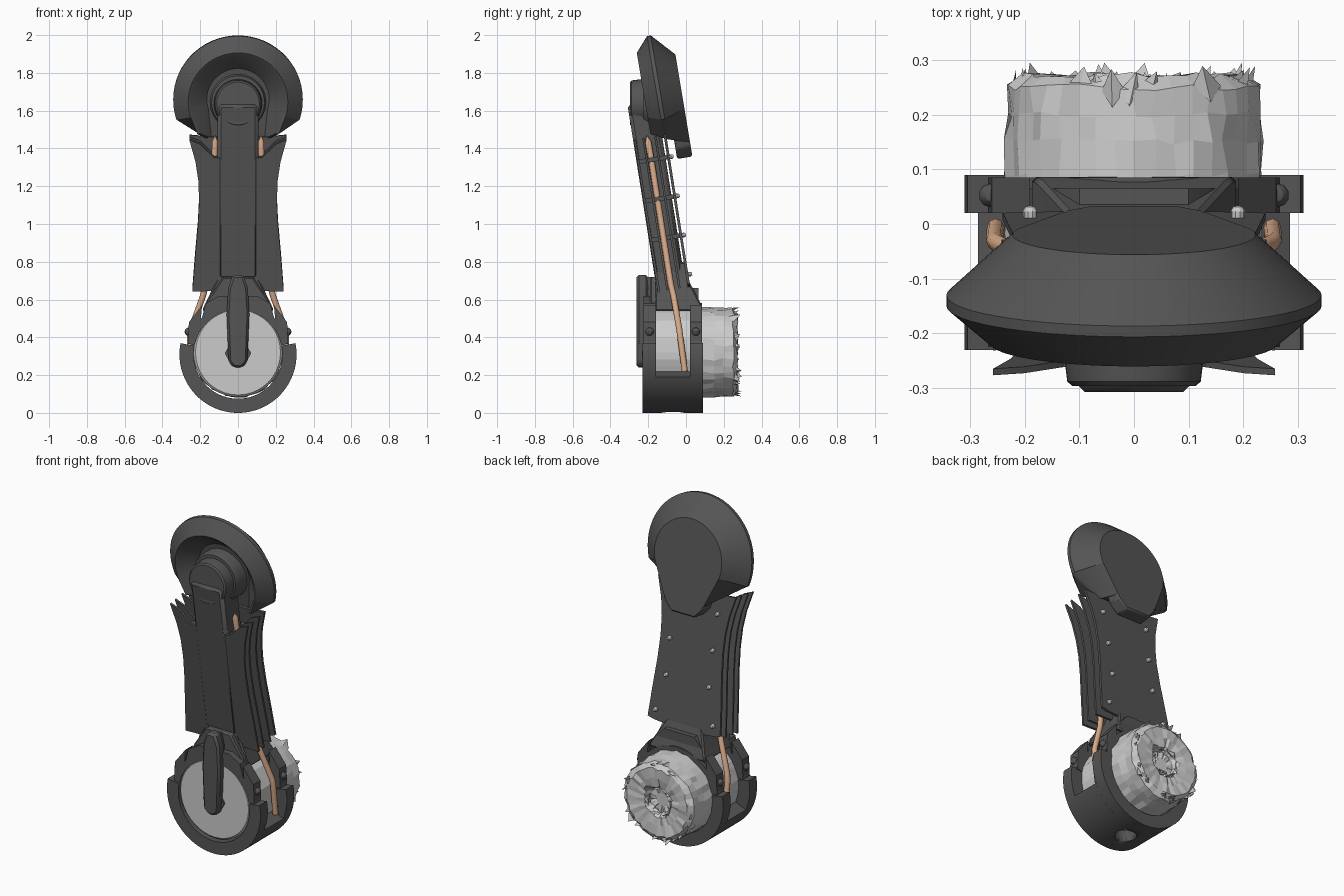
import bpy, bmesh, random
from math import sin, cos, pi, radians
from mathutils import Matrix, Vector

if "Cube" in bpy.data.objects:
    bpy.data.objects.remove(bpy.data.objects["Cube"])

random.seed(4)


def material(name, rgb):
    m = bpy.data.materials.new(name)
    m.diffuse_color = (*rgb, 1)
    m.use_nodes = True
    m.node_tree.nodes["Principled BSDF"].inputs["Base Color"].default_value = m.diffuse_color
    return m


DARK = material("dark_grey", (0.09, 0.09, 0.09))
COPPER = material("copper", (0.72, 0.42, 0.26))
I = Matrix()
TILT = Matrix.Rotation(radians(9), 4, 'X')
LEG = Matrix.Translation((0, -0.065, 0.66)) @ TILT      # leaning leg frame
HEAD = Matrix.Translation((0, -0.13, 1.66)) @ Matrix.Rotation(radians(9.5), 4, 'X')
CZ = 0.31                                               # lower joint axis height


def finish(name, bm, mat=DARK, bevel=0, smooth=True):
    bmesh.ops.recalc_face_normals(bm, faces=bm.faces[:])
    me = bpy.data.meshes.new(name)
    bm.to_mesh(me)
    bm.free()
    ob = bpy.data.objects.new(name, me)
    bpy.context.collection.objects.link(ob)
    if mat:
        me.materials.append(mat)
    if bevel:
        b = ob.modifiers.new("bevel", 'BEVEL')
        b.width, b.segments, b.limit_method = bevel, 1, 'ANGLE'
    if smooth:
        bpy.ops.object.select_all(action='DESELECT')
        ob.select_set(True)
        bpy.context.view_layer.objects.active = ob
        bpy.ops.object.shade_smooth_by_angle(angle=radians(30))
    return ob


def prism(name, pts, y0, y1, mtx=I, mat=DARK, bevel=0):
    """Extrude an x-z outline from y0 to y1."""
    bm = bmesh.new()
    a = [bm.verts.new(mtx @ Vector((x, y0, z))) for x, z in pts]
    b = [bm.verts.new(mtx @ Vector((x, y1, z))) for x, z in pts]
    bm.faces.new(a)
    bm.faces.new(b)
    n = len(pts)
    for i in range(n):
        bm.faces.new((a[i], a[(i + 1) % n], b[(i + 1) % n], b[i]))
    return finish(name, bm, mat, bevel)


def loft(name, rows, mat=DARK, bevel=0, smooth=True, jitter=0):
    """Skin closed rows of 3D points, capping both ends."""
    bm = bmesh.new()
    vs = [[bm.verts.new(p) for p in r] for r in rows]
    n = len(rows[0])
    for r, s in zip(vs, vs[1:]):
        for i in range(n):
            bm.faces.new((r[i], r[(i + 1) % n], s[(i + 1) % n], s[i]))
    bm.faces.new(vs[0])
    bm.faces.new(vs[-1])
    if jitter:
        for r in vs[2:]:
            for v in r:
                v.co += Vector([random.uniform(-jitter, jitter) for _ in range(3)])
    return finish(name, bm, mat, bevel, smooth)


def turned(name, prof, cz, n=48, mtx=I, cx=0, **kw):
    """Turn (radius, y) pairs about an axis along y."""
    return loft(name, [[mtx @ Vector((cx + r * cos(2 * pi * i / n), y, cz + r * sin(2 * pi * i / n)))
                        for i in range(n)] for r, y in prof], **kw)


def arc(r, a0, a1, n):
    return [(r * cos(radians(a0 + (a1 - a0) * i / n)), r * sin(radians(a0 + (a1 - a0) * i / n)))
            for i in range(n + 1)]


def band(name, ro, ri, a0, a1, y0, y1):
    pts = arc(ro, a0, a1, 40) + arc(ri, a1, a0, 40)
    return prism(name, [(x, z + CZ) for x, z in pts], y0, y1)


def mirrored(half):
    return half + [(-x, z) for x, z in reversed(half)]


def box(name, x0, x1, y0, y1, z0, z1, mtx=I, bevel=0):
    return prism(name, [(x0, z0), (x1, z0), (x1, z1), (x0, z1)], y0, y1, mtx, bevel=bevel)


# lower joint housing: front and back rims, lower shell leaving side windows
band("housing_rim_front", 0.31, 0.235, 11, -191, -0.23, -0.16)
band("housing_rim_back", 0.31, 0.235, 11, -191, 0.02, 0.09)
shell = band("housing_shell", 0.31, 0.235, -23, -157, -0.16, 0.02)
n = 32
cutter = loft("hole_cutter", [[(0.06 * cos(2 * pi * i / n), -0.07 + 0.06 * sin(2 * pi * i / n), z)
                               for i in range(n)] for z in (-0.1, 0.2)])
cutter.hide_render = True
bo = shell.modifiers.new("hole", 'BOOLEAN')
bo.operation, bo.object, bo.solver = 'DIFFERENCE', cutter, 'EXACT'
bpy.context.view_layer.objects.active = shell
bpy.ops.object.modifier_apply(modifier="hole")
bpy.data.objects.remove(cutter)

# upper arches with lugs and bolts
for tag, y0, y1 in (("front", -0.225, -0.16), ("back", 0.02, 0.085)):
    band("arch_" + tag, 0.272, 0.235, 12, 168, y0, y1)
    prism("arch_shoulder_" + tag, mirrored([(0.1, 0.66 if tag == "back" else 0.62), (0.17, 0.58),
                                            (0.2, 0.47), (0.12, 0.53), (0.04, 0.547)]), y0, y1 - (0.02 if tag == "back" else 0))
    for s in (-1, 1):
        prism("arch_lug", [(s * 0.2, 0.46), (s * 0.24, 0.38), (s * 0.265, 0.38), (s * 0.26, 0.48), (s * 0.19, 0.57)], y0, y1)
        bm = bmesh.new()
        bmesh.ops.create_uvsphere(bm, u_segments=10, v_segments=6, radius=0.022,
                                  matrix=Matrix.Translation((s * 0.262, (y0 + y1) / 2, 0.43)))
        finish("lug_bolt", bm)

# drum with a broken back face
turned("drum", [(0.225, -0.222), (0.236, -0.21), (0.236, 0.09), (0.235, 0.15), (0.232, 0.2), (0.23, 0.25),
                (0.2, 0.272), (0.14, 0.268), (0.09, 0.262), (0.075, 0.23), (0.04, 0.225)], CZ + 0.01, n=40,
       mat=None, smooth=False, jitter=0.006)
bm = bmesh.new()
for i in range(46):
    a = random.uniform(0, 2 * pi)
    inner = i > 30
    r = random.uniform(0.06, 0.1) if inner else random.uniform(0.2, 0.228)
    c = Vector((r * cos(a), random.uniform(0.24, 0.265), CZ + 0.01 + r * sin(a)))
    out = Vector((cos(a), 0, sin(a)))
    side = Vector((-sin(a), 0, cos(a)))
    w = random.uniform(0.015, 0.032)
    tip = c + out * random.uniform(-0.01, 0.026) + side * random.uniform(-0.02, 0.02)
    tip.y = random.uniform(0.272, 0.298 if not inner else 0.28)
    v = [bm.verts.new(p) for p in (c + side * w, c - side * w, c + out * 0.012 + Vector((0, -0.03, 0)), tip)]
    for f in ((0, 1, 2), (0, 1, 3), (1, 2, 3), (0, 2, 3)):
        bm.faces.new([v[k] for k in f])
finish("drum_shards", bm, None, smooth=False)

# front key bar and its nut
prism("key_bar", mirrored([(0.022, 0.24), (0.05, 0.27), (0.06, 0.52), (0.052, 0.66), (0.028, 0.73)]),
      -0.262, -0.2, bevel=0.012)
prism("key_block", mirrored([(0.035, 0.54), (0.045, 0.64), (0.026, 0.72)]), -0.22, -0.12)
turned("key_nut", [(0.07, -0.2), (0.07, -0.232)], CZ + 0.005, n=6)
prism("key_arms", mirrored([(0.02, 0.58), (0.09, 0.555), (0.175, 0.55), (0.16, 0.6), (0.105, 0.68), (0.08, 0.72)]),
      -0.19, -0.1, bevel=0.008)


# neck joining the leg to the lower joint
def rect(x, y0, y1, z):
    return [(-x, y0, z), (x, y0, z), (x, y1, z), (-x, y1, z)]


loft("neck", [rect(0.19, -0.165, 0.088, 0.54), rect(0.175, -0.165, 0.08, 0.575),
              rect(0.115, -0.16, 0.015, 0.7), rect(0.1, -0.165, 0.0, 0.8)], bevel=0.008)

# leg beam and its knuckle
box("leg_beam", -0.108, 0.108, -0.09, 0.065, 0.06, 1.0, LEG, bevel=0.018)
turned("knuckle", [(0.128, -0.06), (0.128, -0.24), (0.122, -0.288), (0.113, -0.296)], 1.638, n=40)
turned("knuckle_collar", [(0.15, -0.06), (0.15, -0.2), (0.14, -0.225)], 1.645, n=24)

# stacked fins, mirrored on both sides
fin = [(0.09, 0), (0.242, -0.005), (0.228, 0.17), (0.212, 0.35), (0.206, 0.48), (0.21, 0.59),
       (0.225, 0.69), (0.258, 0.81), (0.2, 0.785), (0.13, 0.715), (0.09, 0.71)]
for s in (-1, 1):
    for u in (-0.08, -0.034, 0.03):
        prism("fin", [(s * x, v) for x, v in fin], u - 0.006, u + 0.006, LEG)
    for v in (0.27, 0.48, 0.69):
        x0, x1 = sorted((s * 0.1, s * 0.155))
        box("fin_clip", x0, x1, -0.075, 0.08, v - 0.012, v + 0.012, LEG)

# back plate with two columns of bolts
prism("back_plate", mirrored([(0.08, -0.01), (0.2, 0.0), (0.24, 0.01)] + fin[2:8] + [(0.15, 0.8)]),
      0.074, 0.088, LEG)
for v, x in ((0.06, 0.2), (0.27, 0.15), (0.48, 0.15), (0.69, 0.16)):
    for s in (-1, 1):
        turned("plate_bolt", [(0.013, 0.08), (0.013, 0.1), (0.008, 0.108)], v, n=10, mtx=LEG, cx=s * x * 0.95, mat=None)


# knee cap: open-bottomed bowl, each station = depth, radius, end point of the cut
def station(u, r, xb, vb):
    pts = [(xb, vb)] + arc(r, -18, 198, 36) + [(-xb, vb)]
    return [HEAD @ Vector((x, u, v)) for x, v in pts]


bm = bmesh.new()
rows = [[bm.verts.new(p) for p in station(*a)] for a in
        ((0.0, 0.165, 0.14, -0.21), (-0.08, 0.25, 0.2, -0.17), (-0.088, 0.264, 0.215, -0.172),
         (-0.02, 0.343, 0.17, -0.205), (0.0, 0.343, 0.15, -0.215), (0.112, 0.222, 0.13, -0.25))]
for r, q in zip(rows, rows[1:]):
    for i in range(len(r) - 1):
        bm.faces.new((r[i], r[i + 1], q[i + 1], q[i]))
bm.faces.new(rows[0])
bm.faces.new(rows[-1])
bm.faces.new([r[0] for r in rows] + [r[-1] for r in reversed(rows)])
finish("knee_cap", bm)
prism("knee_cap_tongue", mirrored([(0.08, -0.325), (0.13, -0.27), (0.14, -0.2)]), 0.03, 0.112, HEAD, bevel=0.008)

# copper rods with pointed tops
for s in (-1, 1):
    cu = bpy.data.curves.new("copper_rod", 'CURVE')
    cu.dimensions, cu.bevel_depth, cu.bevel_resolution, cu.use_fill_caps = '3D', 0.016, 2, True
    path = [(0.122, -0.208, 1.47, 0.1), (0.122, -0.2, 1.435, 1), (0.124, -0.185, 1.35, 1), (0.17, -0.08, 0.68, 1),
            (0.185, -0.066, 0.62, 1), (0.25, -0.035, 0.44, 1), (0.255, -0.03, 0.4, 1), (0.253, -0.006, 0.22, 1)]
    sp = cu.splines.new('POLY')
    sp.points.add(len(path) - 1)
    for p, (x, y, z, w) in zip(sp.points, path):
        p.co, p.radius = (s * x, y, z, 1), w
    cu.materials.append(COPPER)
    bpy.context.collection.objects.link(bpy.data.objects.new("copper_rod", cu))
